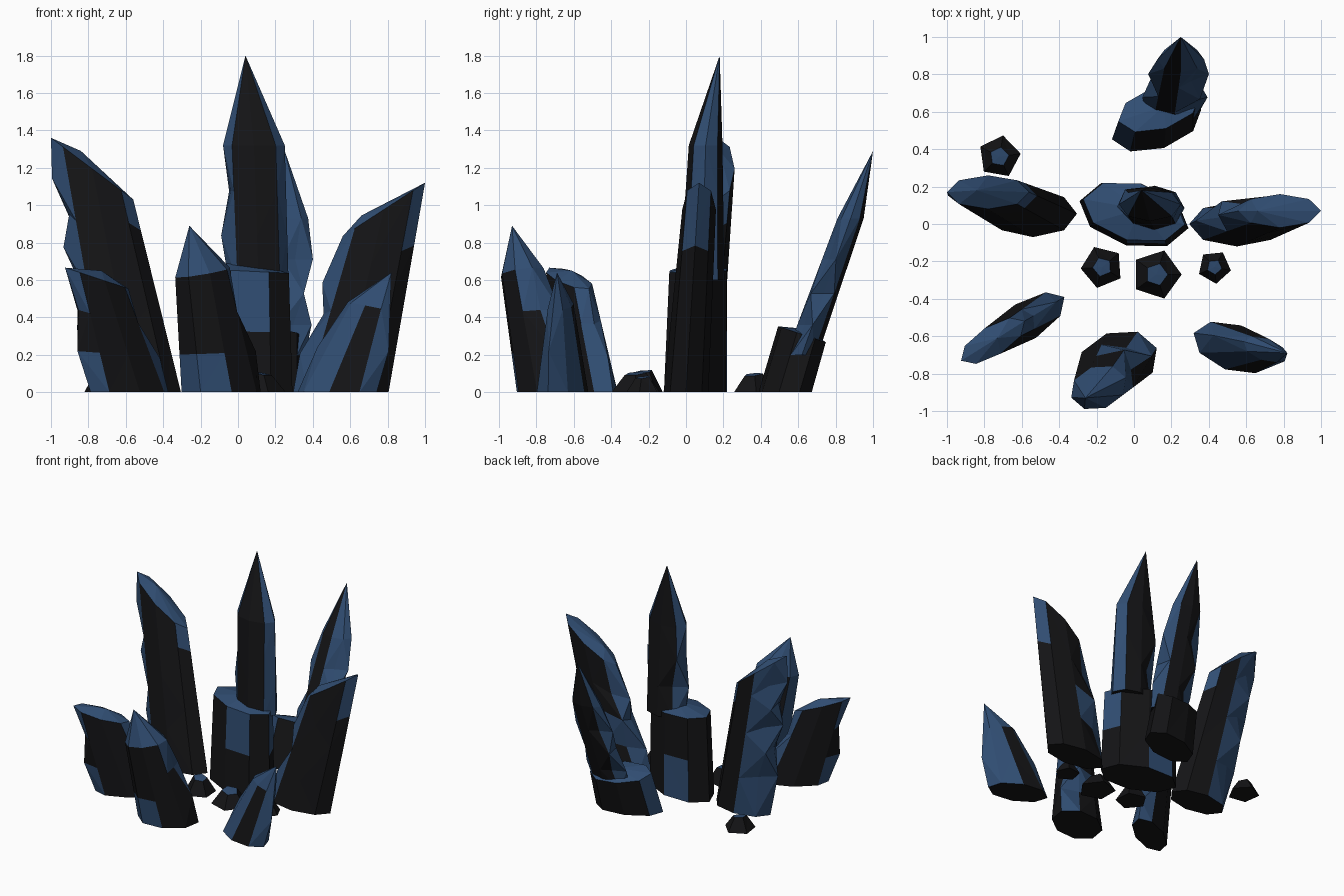
import bpy, bmesh, math

if "Cube" in bpy.data.objects:
    bpy.data.objects.remove(bpy.data.objects["Cube"])


def material(name, colour):
    m = bpy.data.materials.new(name)
    m.diffuse_color = colour
    m.use_nodes = True
    m.node_tree.nodes["Principled BSDF"].inputs["Base Color"].default_value = m.diffuse_color
    return m


DARK = material("dark_stone", (0.007, 0.007, 0.008, 1))
BLUE = material("blue_crystal", (0.03, 0.075, 0.17, 1))


def oval(cx, cy, a, b, angle, n):
    """Corner points of a low-sided, rotated oval."""
    r = math.radians(angle)
    pts = []
    for i in range(n):
        t = 2 * math.pi * i / n
        u, v = a * math.cos(t), b * math.sin(t)
        pts.append((cx + u * math.cos(r) - v * math.sin(r),
                    cy + u * math.sin(r) + v * math.cos(r)))
    return pts


def crystal(name, base, top, height, apex, angle=0, z0=0.0, slope=(0, 0),
            steps=(0, 1), jag=(), blue=(), patches=(), cap="blue", chip=0.03, n=8):
    """Leaning shaft from base oval to tilted top oval, capped by a fan to the apex.
    jag: corners that zigzag; blue: blue columns; patches: single blue (column, step) cells."""
    lo, hi = oval(*base, angle, n), oval(*top, angle, n)
    bm = bmesh.new()
    rings = []
    for k, t in enumerate(steps):
        ring = []
        for i, ((x0, y0), (x1, y1)) in enumerate(zip(lo, hi)):
            rim = height + slope[0] * (x1 - top[0]) + slope[1] * (y1 - top[1])
            x, y = x0 + t * (x1 - x0), y0 + t * (y1 - y0)
            if i in jag and 0 < t < 1:
                cx, cy = base[0] + t * (top[0] - base[0]), base[1] + t * (top[1] - base[1])
                d = math.hypot(x - cx, y - cy)
                s = chip / d * (1 if (k + i) % 2 else -1)
                x, y = x + (x - cx) * s, y + (y - cy) * s
            ring.append(bm.verts.new((x, y, z0 + t * (rim - z0))))
        rings.append(ring)
    # Shaft cells, split into flat triangles
    for k in range(len(rings) - 1):
        for i in range(n):
            j = (i + 1) % n
            q = (rings[k][i], rings[k][j], rings[k + 1][j], rings[k + 1][i])
            tris = ((0, 1, 2), (0, 2, 3)) if (k + i) % 2 else ((0, 1, 3), (1, 2, 3))
            for tri in tris:
                f = bm.faces.new([q[c] for c in tri])
                f.material_index = int(i in blue or (i, k) in patches)
    # Cap and underside
    tip = bm.verts.new(apex)
    for i in range(n):
        f = bm.faces.new((rings[-1][i], rings[-1][(i + 1) % n], tip))
        f.material_index = int(cap == "blue" or (cap == "column" and i in blue))
    bm.faces.new(rings[0][::-1])
    bmesh.ops.recalc_face_normals(bm, faces=bm.faces)
    mesh = bpy.data.meshes.new(name)
    bm.to_mesh(mesh)
    bm.free()
    mesh.materials.append(DARK)
    mesh.materials.append(BLUE)
    ob = bpy.data.objects.new(name, mesh)
    bpy.context.collection.objects.link(ob)
    return ob


LONG = (0, 0.25, 0.42, 0.57, 0.7, 0.84, 1)
SHORT = (0, 0.33, 0.66, 1)

# Central spire on its wider lower tier
crystal("center_tier", (0, 0.05, 0.3, 0.17), (0.0, 0.065, 0.28, 0.155), 0.65,
        (0.03, 0.08, 0.7), angle=-14, steps=(0, 0.5, 1), slope=(-0.05, 0),
        patches={(6, 1), (2, 0), (0, 1)})
crystal("center_spire", (0.11, 0.085, 0.16, 0.12), (0.085, 0.105, 0.165, 0.09), 1.32,
        (0.04, 0.18, 1.8), z0=0.6, steps=SHORT + (), jag={3, 4}, blue={0, 3, 4, 7},
        cap="column")

# Tall blunt crystals to the left and right
crystal("left_crystal", (-0.54, 0.055, 0.235, 0.125), (-0.78, 0.17, 0.22, 0.09), 1.195,
        (-0.84, 0.18, 1.29), slope=(-0.75, 0), steps=LONG, jag={3, 4}, blue={2, 3, 4},
        patches={(7, 5), (0, 5)})
crystal("right_crystal", (0.55, 0.0, 0.255, 0.12), (0.78, 0.07, 0.22, 0.09), 0.977,
        (0.66, 0.07, 0.945), slope=(0.65, 0), steps=(0, 0.25, 0.5, 0.7, 1), jag={3, 4},
        blue={3, 4}, patches={(7, 3), (0, 3), (2, 1)})

# Back crystal: low tier and leaning blade
crystal("back_tier", (0.12, 0.53, 0.25, 0.13), (0.135, 0.62, 0.23, 0.115), 0.31,
        (0.16, 0.63, 0.34), angle=18, slope=(0, -0.33), patches={(3, 0), (4, 0)})
crystal("back_blade", (0.21, 0.62, 0.15, 0.085), (0.25, 0.88, 0.125, 0.07), 0.93,
        (0.25, 1.0, 1.29), z0=0.2, steps=(0, 0.22, 0.45, 0.7, 1), jag={0, 3, 4, 7},
        blue={0, 3, 4, 6, 7}, cap="column")

# Front crystals
crystal("front_crystal", (-0.09, -0.74, 0.225, 0.165), (-0.19, -0.875, 0.155, 0.115), 0.64,
        (-0.26, -0.93, 0.89), angle=20, slope=(0.15, 0.1), steps=SHORT, jag={0, 1},
        blue={0, 3}, patches={(4, 0), (5, 0), (7, 2), (1, 1)})
crystal("front_left_crystal", (-0.58, -0.52, 0.245, 0.105), (-0.755, -0.625, 0.2, 0.08), 0.61,
        (-0.73, -0.61, 0.65), angle=32, slope=(-0.33, 0), steps=SHORT, jag={0, 4},
        blue={0, 7}, patches={(3, 2), (4, 2), (3, 0), (4, 0)})
crystal("front_right_crystal", (0.53, -0.66, 0.225, 0.125), (0.7, -0.67, 0.12, 0.06), 0.46,
        (0.82, -0.69, 0.64), angle=-20, slope=(-0.2, 0), steps=(0, 0.5, 1), jag={0, 4},
        blue={0, 1, 3, 4, 5, 7})

# Small five-sided pebbles
for k, (x, y, r, h, turn) in enumerate([(-0.72, 0.36, 0.115, 0.095, 80),
                                        (-0.17, -0.23, 0.115, 0.11, 40),
                                        (0.12, -0.27, 0.135, 0.1, 0),
                                        (0.43, -0.23, 0.09, 0.08, 60)]):
    crystal(f"pebble_{k + 1}", (x, y, r, r), (x, y, r * 0.45, r * 0.45), h,
            (x, y, h + 0.002), angle=turn, slope=(-0.15, 0.1), n=5)
